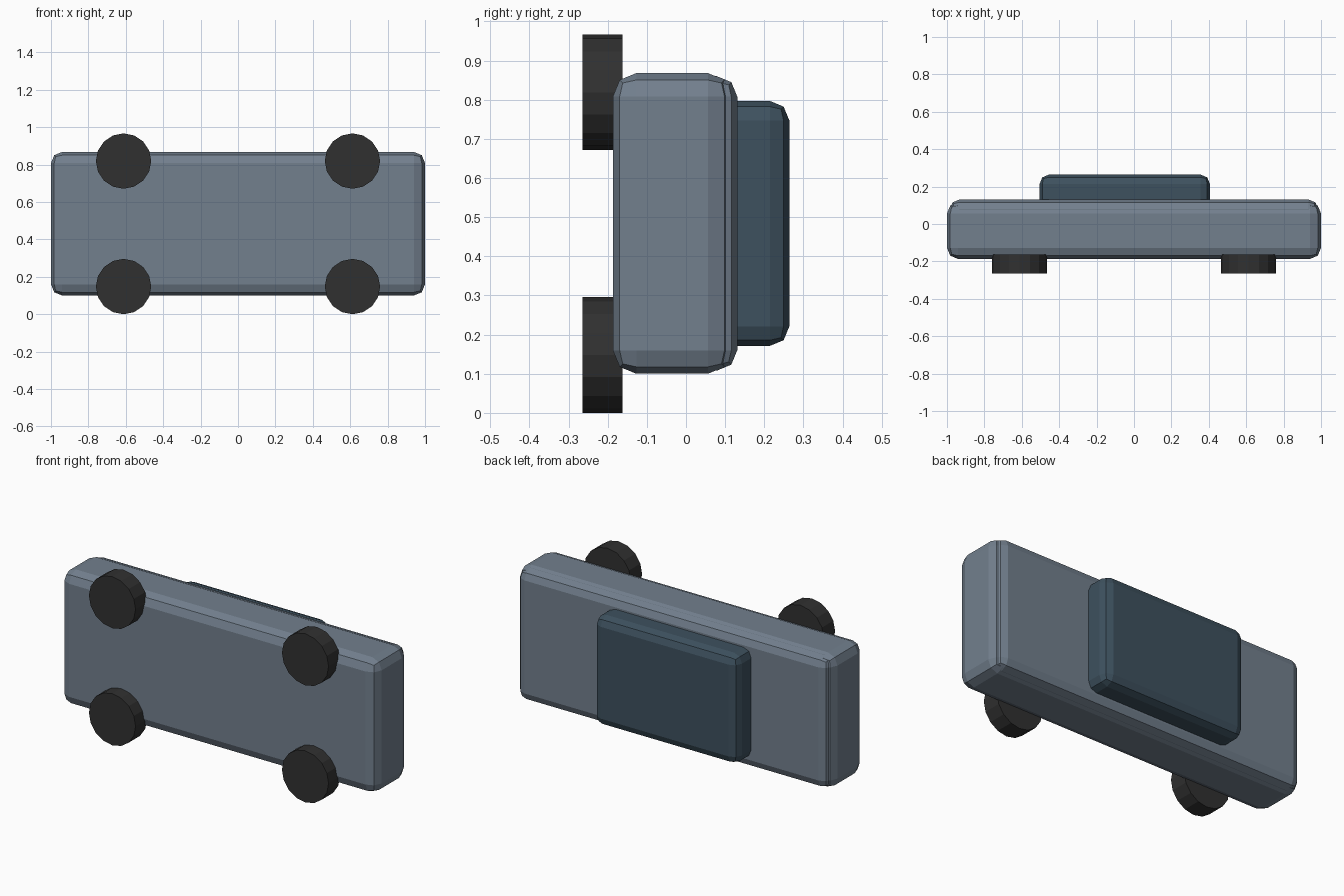
import bpy
import math
from mathutils import Vector

if "Cube" in bpy.data.objects:
    bpy.data.objects.remove(bpy.data.objects["Cube"])


def material(name, rgb):
    m = bpy.data.materials.new(name)
    m.diffuse_color = (*rgb, 1.0)
    m.use_nodes = True
    m.node_tree.nodes["Principled BSDF"].inputs["Base Color"].default_value = m.diffuse_color
    return m


PAINT = material("slate_grey_paint", (0.17, 0.215, 0.27))
GLASS = material("dark_blue_glass", (0.047, 0.082, 0.113))
RUBBER = material("black_rubber", (0.03, 0.03, 0.03))


def rounded_box(name, low, high, bevel, mat):
    """Box between two corners with two-step rounded edges."""
    low, high = Vector(low), Vector(high)
    bpy.ops.mesh.primitive_cube_add(size=1, location=(low + high) / 2)
    ob = bpy.context.object
    ob.name = name
    ob.scale = high - low
    bpy.ops.object.transform_apply(location=False, rotation=False, scale=True)
    mod = ob.modifiers.new("rounded_edges", 'BEVEL')
    mod.width = bevel
    mod.segments = 2
    ob.data.materials.append(mat)
    return ob


# Car body resting on its side: wheels towards -y, roof towards +y
rounded_box("body", (-1.0, -0.187, 0.10), (1.0, 0.116, 0.868), 0.06, PAINT)
rounded_box("upper_deck", (-0.985, -0.08, 0.108), (0.985, 0.131, 0.860), 0.052, PAINT)
rounded_box("cabin", (-0.505, 0.0, 0.171), (0.406, 0.264, 0.797), 0.05, GLASS)

# Four wheels with axles along y
for side, z in (("lower", 0.148), ("upper", 0.819)):
    for end, x in (("left", -0.612), ("right", 0.612)):
        bpy.ops.mesh.primitive_cylinder_add(
            vertices=16, radius=0.148, depth=0.103,
            location=(x, -0.2135, z), rotation=(math.pi / 2, 0, 0))
        wheel = bpy.context.object
        wheel.name = f"{side}_{end}_wheel"
        wheel.data.materials.append(RUBBER)
